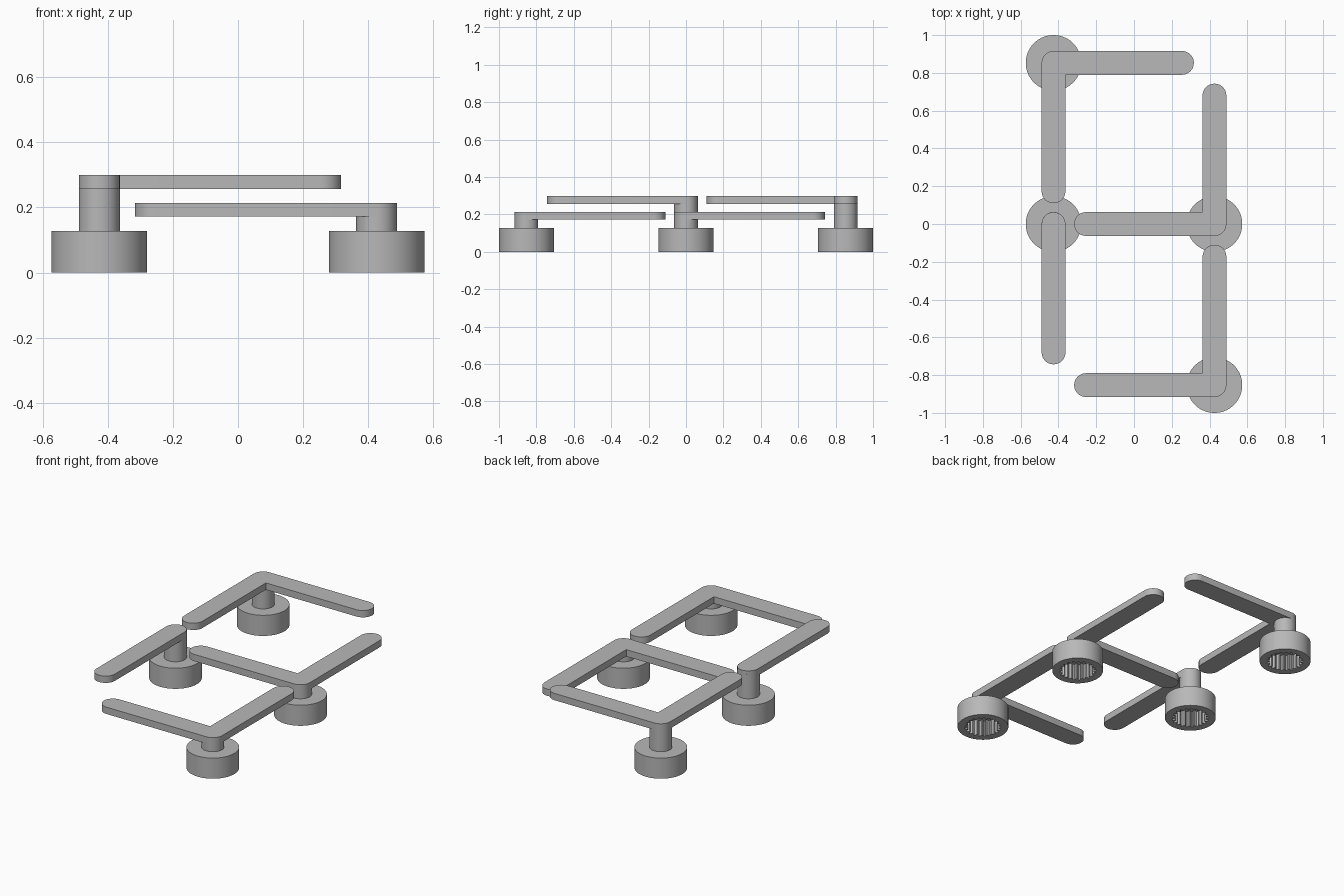
import bpy, bmesh
from math import sin, cos, pi, radians
from mathutils import Matrix

cube = bpy.data.objects.get("Cube")
if cube:
    bpy.data.objects.remove(cube, do_unlink=True)

grey = bpy.data.materials.new("plain grey")
grey.use_nodes = True
colour = (0.48, 0.48, 0.48, 1)
grey.diffuse_color = colour
grey.node_tree.nodes["Principled BSDF"].inputs["Base Color"].default_value = colour

ARM_R, ARM_LEN, ARM_T = 0.063, 0.68, 0.042
BASE_R, BASE_H = 0.147, 0.127
SOCKET_R, SOCKET_DEPTH, TEETH = 0.107, 0.1, 21


def finish(bm, name, location, turn=0):
    bmesh.ops.recalc_face_normals(bm, faces=bm.faces)
    mesh = bpy.data.meshes.new(name)
    bm.to_mesh(mesh)
    bm.free()
    obj = bpy.data.objects.new(name, mesh)
    bpy.context.collection.objects.link(obj)
    obj.location = location
    obj.rotation_euler.z = radians(turn)
    mesh.materials.append(grey)
    bpy.ops.object.select_all(action="DESELECT")
    obj.select_set(True)
    bpy.context.view_layer.objects.active = obj
    bpy.ops.object.shade_smooth_by_angle(angle=radians(30))
    return obj


def arc(cx, cy, start, end, steps=16):
    angles = [radians(start + (end - start) * i / steps) for i in range(steps + 1)]
    return [(cx + ARM_R * cos(a), cy + ARM_R * sin(a)) for a in angles]


def add_arm(name, outline, x, y, z, turn):
    bm = bmesh.new()
    face = bm.faces.new([bm.verts.new((px, py, 0)) for px, py in outline])
    top = bmesh.ops.extrude_face_region(bm, geom=[face])["geom"]
    bmesh.ops.translate(bm, vec=(0, 0, ARM_T),
                        verts=[v for v in top if isinstance(v, bmesh.types.BMVert)])
    finish(bm, name, (x, y, z), turn)


def add_base(name, x, y):
    # Knob with a toothed socket open at the bottom
    bm = bmesh.new()
    count = TEETH * 4

    def ring(radius, z, tooth=0):
        verts = []
        for i in range(count):
            a = 2 * pi * i / count
            r = radius - (tooth if i % 4 > 1 else 0)
            verts.append(bm.verts.new((r * cos(a), r * sin(a), z)))
        return verts

    rings = [ring(BASE_R, BASE_H), ring(BASE_R, 0),
             ring(SOCKET_R, 0, 0.015), ring(SOCKET_R, SOCKET_DEPTH, 0.015)]
    for a, b in zip(rings, rings[1:]):
        for i in range(count):
            j = (i + 1) % count
            bm.faces.new((a[i], a[j], b[j], b[i]))
    bm.faces.new(rings[0])
    bm.faces.new(rings[-1])
    finish(bm, name, (x, y, 0))


def add_post(name, x, y, top):
    bm = bmesh.new()
    height = top - BASE_H + 0.01
    bmesh.ops.create_cone(bm, cap_ends=True, segments=64, radius1=ARM_R, radius2=ARM_R,
                          depth=height, matrix=Matrix.Translation((0, 0, height / 2)))
    finish(bm, name, (x, y, BASE_H - 0.01))


# Arm outlines: an elbow with legs along +x and +y, and a straight bar along +x
elbow = (arc(ARM_LEN, 0, -90, 90) + [(ARM_R, ARM_R)]
         + arc(0, ARM_LEN, 0, 180) + arc(0, 0, 180, 270))
bar = arc(ARM_LEN, 0, -90, 90) + arc(0, 0, 90, 270)

X, Y = 0.426, 0.853
LOW, HIGH = 0.172, 0.257
segments = [
    ("back_right", elbow, -X, Y, HIGH, -90),
    ("middle_right", bar, -X, 0, HIGH, -90),
    ("middle_left", elbow, X, 0, LOW, 90),
    ("front_left", elbow, X, -Y, LOW, 90),
]
for name, outline, x, y, z, turn in segments:
    add_base(name + "_base", x, y)
    add_post(name + "_post", x, y, z + ARM_T / 2)
    add_arm(name + "_arm", outline, x, y, z, turn)
